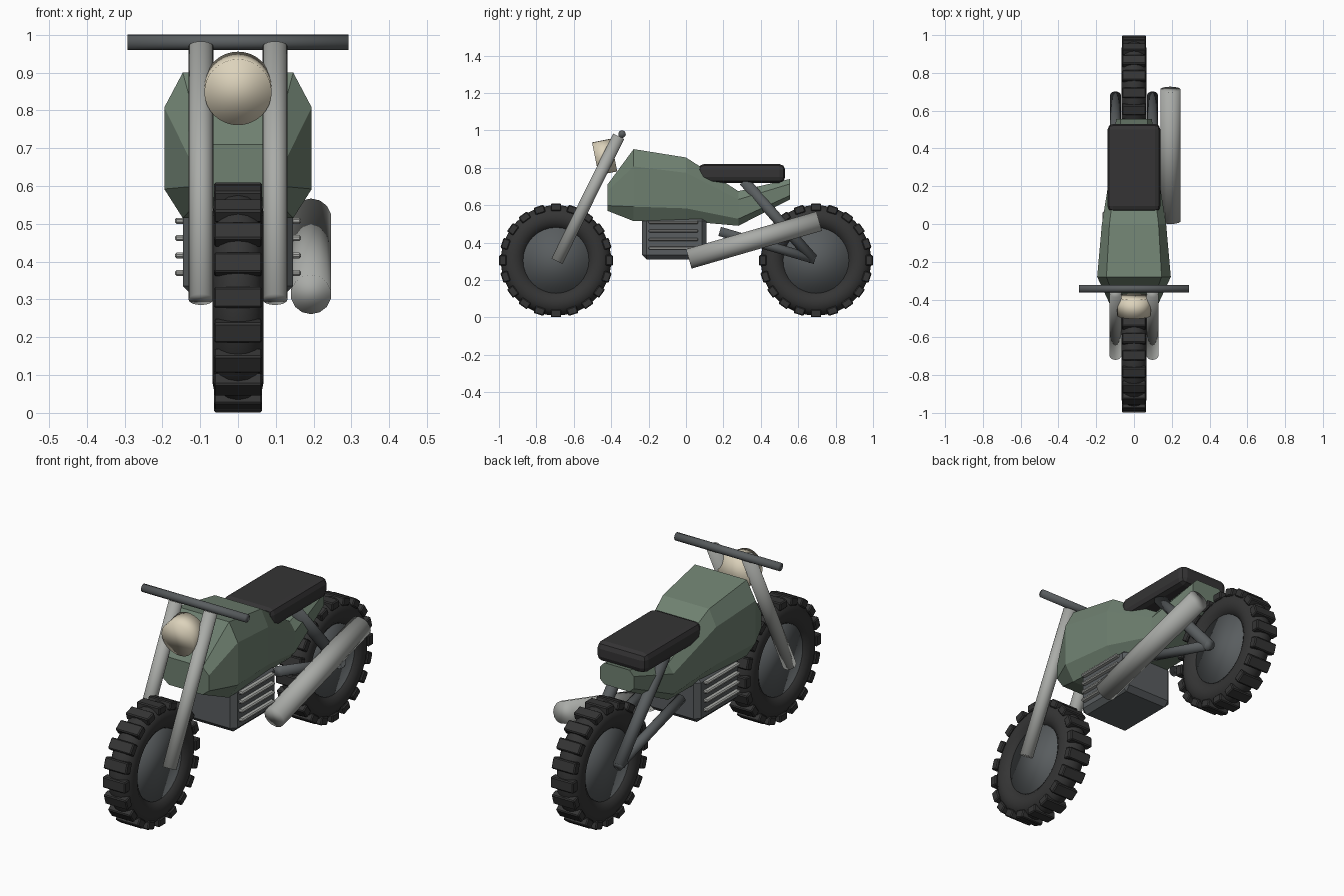
import bpy, bmesh, math
from mathutils import Vector, Matrix

if "Cube" in bpy.data.objects:
    bpy.data.objects.remove(bpy.data.objects["Cube"])


def material(name, r, g, b):
    m = bpy.data.materials.new(name)
    m.use_nodes = True
    m.diffuse_color = (r, g, b, 1)
    m.node_tree.nodes["Principled BSDF"].inputs["Base Color"].default_value = (r, g, b, 1)
    return m


GREEN = material("sage green paint", 0.16, 0.22, 0.165)
RUBBER = material("black rubber", 0.035, 0.035, 0.035)
LEATHER = material("black leather", 0.035, 0.034, 0.035)
STEEL = material("dark steel", 0.1, 0.11, 0.115)
ALLOY = material("light alloy", 0.4, 0.41, 0.39)
LAMP = material("cream lamp", 0.72, 0.65, 0.5)


def finish(bm, name, mat, smooth=False, bevel=0, segments=1):
    bmesh.ops.recalc_face_normals(bm, faces=bm.faces)
    for f in bm.faces:
        f.smooth = smooth
    me = bpy.data.meshes.new(name)
    bm.to_mesh(me)
    bm.free()
    me.materials.append(mat)
    ob = bpy.data.objects.new(name, me)
    bpy.context.collection.objects.link(ob)
    if bevel:
        mod = ob.modifiers.new("Bevel", "BEVEL")
        mod.width, mod.segments = bevel, segments
    return ob


def tube(name, a, b, radius, mat, sides=20):
    """Capped cylinder running from a to b."""
    a, b = Vector(a), Vector(b)
    bm = bmesh.new()
    turn = (b - a).to_track_quat("Z", "Y").to_matrix().to_4x4()
    bmesh.ops.create_cone(bm, cap_ends=True, segments=sides, radius1=radius, radius2=radius,
                          depth=(b - a).length, matrix=Matrix.Translation((a + b) / 2) @ turn)
    return finish(bm, name, mat, True)


def add_box(bm, size, matrix):
    bmesh.ops.create_cube(bm, size=1, matrix=matrix @ Matrix.Diagonal((*size, 1)))


def box(name, lo, hi, mat, bevel, segments=1):
    lo, hi = Vector(lo), Vector(hi)
    bm = bmesh.new()
    add_box(bm, hi - lo, Matrix.Translation((lo + hi) / 2))
    return finish(bm, name, mat, False, bevel, segments)


# Wheels: round tyre, tread blocks and hub
def wheel(prefix, y):
    centre = Vector((0, y, 0.305))
    major, minor, around, section = 0.228, 0.067, 48, 16
    bm = bmesh.new()
    rings = []
    for i in range(around):
        a = math.tau * i / around
        ring = []
        for j in range(section):
            b = math.tau * j / section
            r = major + minor * math.cos(b)
            ring.append(bm.verts.new(centre + Vector((minor * math.sin(b), r * math.cos(a), r * math.sin(a)))))
        rings.append(ring)
    for i in range(around):
        p, q = rings[i], rings[(i + 1) % around]
        for j in range(section):
            k = (j + 1) % section
            bm.faces.new((p[j], q[j], q[k], p[k]))
    finish(bm, prefix + "_tyre", RUBBER, True)

    bm = bmesh.new()
    for i in range(20):
        spin = Matrix.Rotation(math.tau * i / 20, 4, "X")
        add_box(bm, (0.128, 0.056, 0.04),
                Matrix.Translation(centre) @ spin @ Matrix.Translation((0, 0, 0.284)))
    finish(bm, prefix + "_tread", RUBBER, False, 0.005)
    tube(prefix + "_hub", centre - Vector((0.046, 0, 0)), centre + Vector((0.046, 0, 0)), 0.176, STEEL, 32)


wheel("front", -0.695)
wheel("rear", 0.695)

# Body: octagonal sections lofted from tank nose to tail
# y, bottom z, top z, side half width, top and bottom half width
sections = [
    (-0.42, 0.57, 0.71, 0.13, 0.095),
    (-0.28, 0.515, 0.90, 0.195, 0.146),
    (0.0, 0.515, 0.855, 0.17, 0.13),
    (0.28, 0.49, 0.675, 0.125, 0.095),
    (0.555, 0.63, 0.74, 0.095, 0.07),
]
bm = bmesh.new()
loops = []
for y, z0, z1, w, t in sections:
    h = z1 - z0
    half = [(t, z0), (w, z0 + 0.2 * h), (w, z1 - 0.24 * h), (t, z1)]
    outline = half + [(-x, z) for x, z in reversed(half)]
    loops.append([bm.verts.new((x, y, z)) for x, z in outline])
for p, q in zip(loops, loops[1:]):
    for j in range(8):
        k = (j + 1) % 8
        bm.faces.new((p[j], p[k], q[k], q[j]))
bm.faces.new(loops[0])
bm.faces.new(loops[-1])
finish(bm, "tank_and_tail", GREEN)

# Seat
box("seat", (-0.14, 0.065, 0.72), (0.14, 0.53, 0.82), LEATHER, 0.03, 2)

# Engine block with cooling fins
box("engine_block", (-0.145, -0.235, 0.31), (0.145, 0.11, 0.54), STEEL, 0.025)
for i in range(4):
    z = 0.37 + 0.046 * i
    box(f"cooling_fin_{i + 1}", (-0.167, -0.2, z - 0.008), (0.167, 0.065, z + 0.008), ALLOY, 0.005)

# Fork legs, swing arms and rear struts on both sides
for side, s in (("left", 1), ("right", -1)):
    x = 0.098 * s
    tube(side + "_fork_leg", (x, -0.69, 0.3), (x, -0.36, 0.968), 0.033, ALLOY)
    tube(side + "_swing_arm", (x, 0.18, 0.46), (x, 0.69, 0.31), 0.025, STEEL)
    tube(side + "_rear_strut", (x, 0.31, 0.73), (x, 0.68, 0.31), 0.029, STEEL)

# Handlebar, headlight and exhaust
tube("handlebar", (-0.292, -0.342, 0.98), (0.292, -0.342, 0.98), 0.02, STEEL)
tube("headlight", (0, -0.485, 0.848), (0, -0.385, 0.868), 0.089, LAMP, 32)
tube("exhaust", (0.193, 0.015, 0.313), (0.193, 0.712, 0.515), 0.054, ALLOY, 14)
